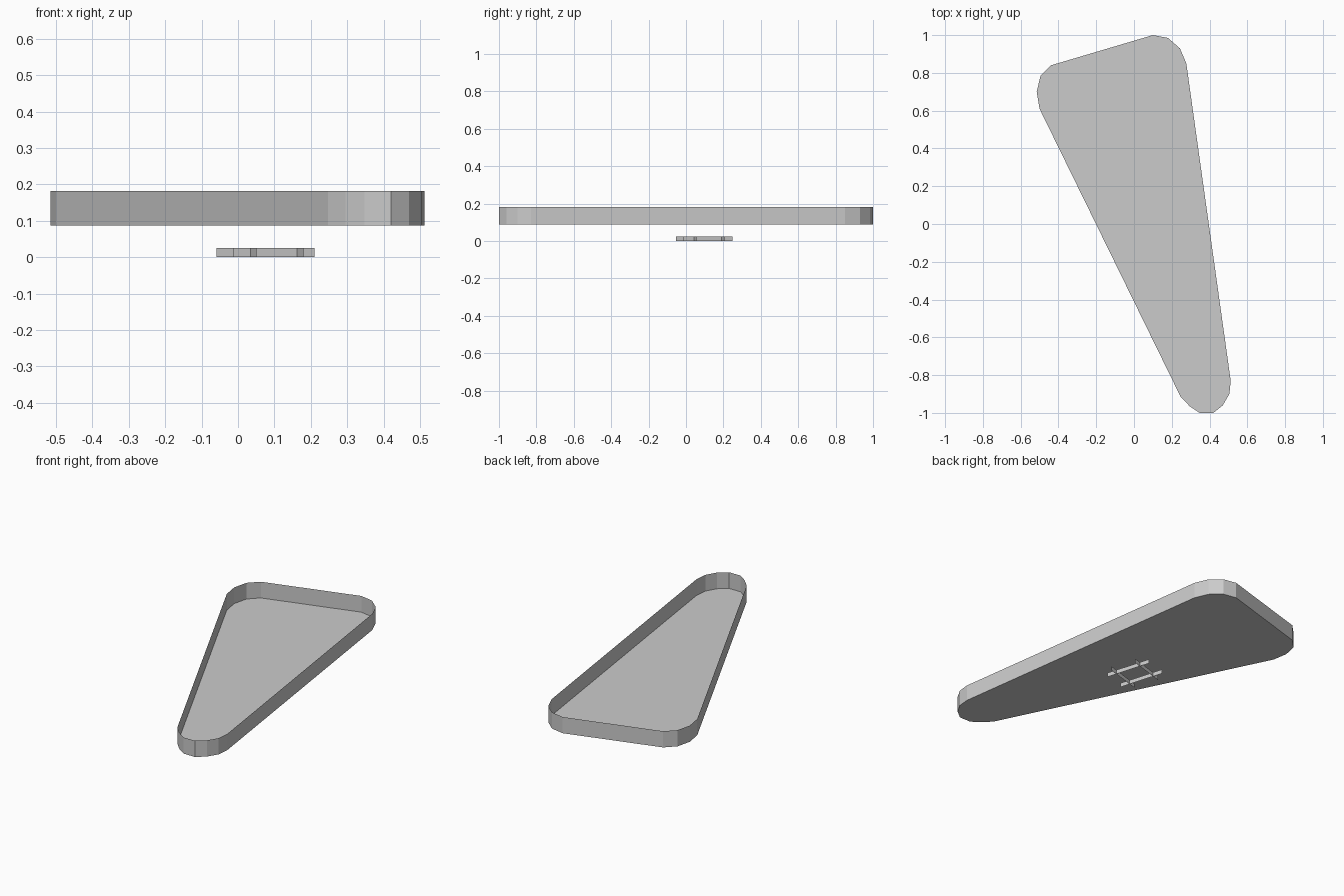
import bpy, bmesh, math
from mathutils import Matrix, Vector

cube = bpy.data.objects.get("Cube")
if cube:
    bpy.data.objects.remove(cube, do_unlink=True)

GREY = (0.6, 0.6, 0.6, 1.0)
grey = bpy.data.materials.new("plain_grey")
grey.use_nodes = True
grey.diffuse_color = GREY
grey.node_tree.nodes["Principled BSDF"].inputs["Base Color"].default_value = GREY


def finish(bm, name):
    """Turn a bmesh into a flat shaded object."""
    mesh = bpy.data.meshes.new(name)
    bm.to_mesh(mesh)
    bm.free()
    mesh.materials.append(grey)
    obj = bpy.data.objects.new(name, mesh)
    bpy.context.collection.objects.link(obj)
    return obj


def raise_walls(bm, edges, height):
    """Extrude edges straight up into thin walls."""
    new = bmesh.ops.extrude_edge_only(bm, edges=edges)["geom"]
    verts = [g for g in new if isinstance(g, bmesh.types.BMVert)]
    bmesh.ops.translate(bm, verts=verts, vec=(0, 0, height))


# Open tray: rounded triangular floor with thin upright walls
outline = [
    (0.10, 1.0), (-0.44, 0.84), (-0.495, 0.785), (-0.515, 0.70), (-0.50, 0.61),
    (0.247, -0.915), (0.295, -0.965), (0.347, -1.0), (0.42, -1.0),
    (0.47, -0.96), (0.505, -0.90), (0.512, -0.83),
    (0.277, 0.85), (0.243, 0.93), (0.18, 0.985),
]
bm = bmesh.new()
floor = bm.faces.new([bm.verts.new((x, y, 0.087)) for x, y in outline])
raise_walls(bm, list(floor.edges), 0.095)
bmesh.ops.recalc_face_normals(bm, faces=bm.faces)
finish(bm, "tray")

# Crossed thin strips below the tray, turned to match its back edge
place = Matrix.Translation((0.076, 0.097, 0)) @ Matrix.Rotation(math.radians(16.7), 4, "Z")


def strip(name, start, end):
    bm = bmesh.new()
    ends = [bm.verts.new(place @ Vector((*p, 0))) for p in (start, end)]
    raise_walls(bm, [bm.edges.new(ends)], 0.025)
    finish(bm, name)


for side, label in ((-1, "first"), (1, "second")):
    a, b = 0.067 * side, 0.078 * side
    strip(label + "_long_strip", (a, -0.138), (a, 0.138))
    strip(label + "_cross_strip", (-0.117, b), (0.117, b))
